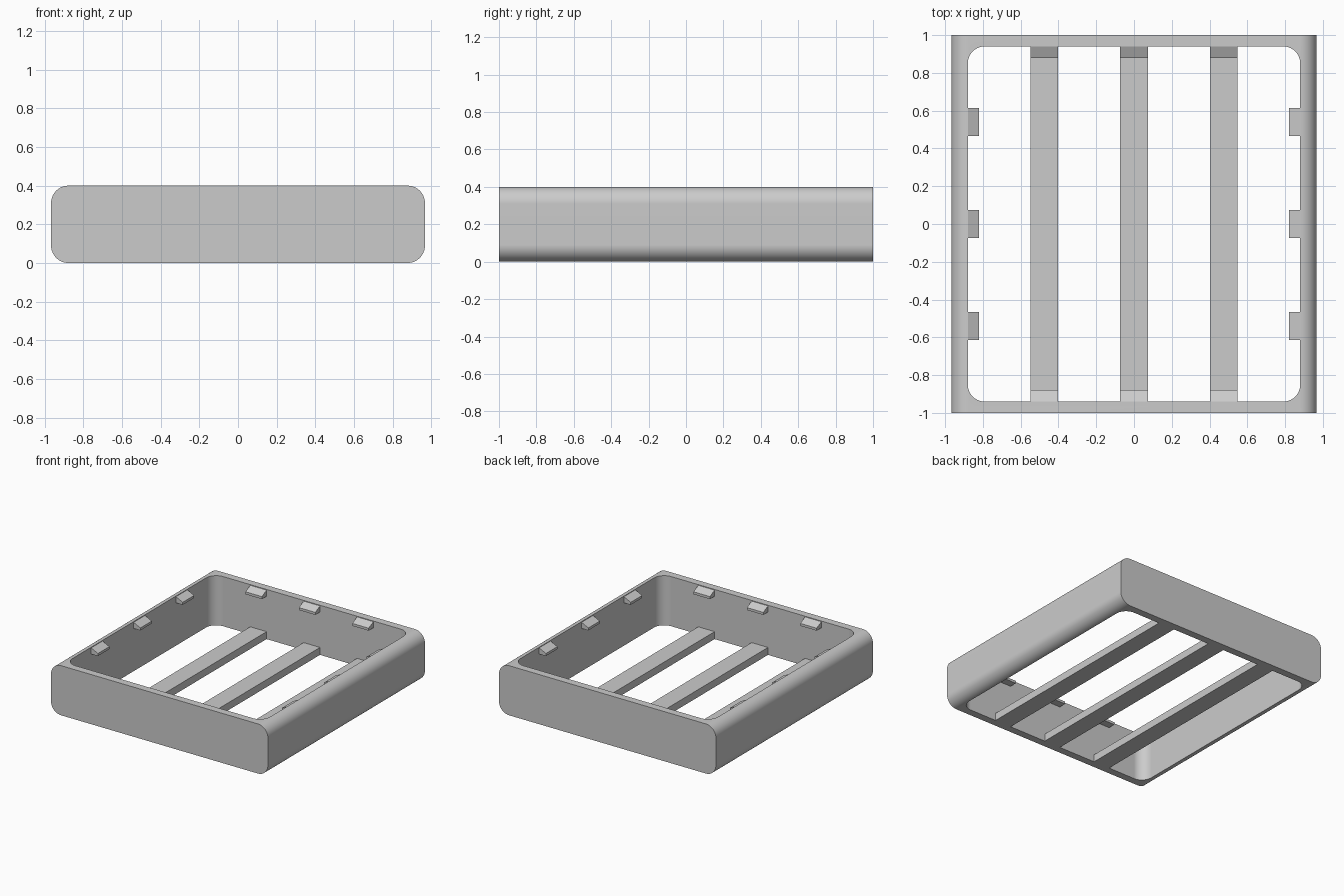
import bpy, bmesh, math
from mathutils import Matrix

if "Cube" in bpy.data.objects:
    bpy.data.objects.remove(bpy.data.objects["Cube"], do_unlink=True)

HALF_X, HALF_Y, HEIGHT = 0.967, 1.0, 0.40      # outer frame
IN_X, IN_Y, RADIUS = 0.88, 0.94, 0.09          # opening
SLAT_X, SIDE_Y, HALF_W = 0.476, 0.54, 0.073    # slats and clips

grey = bpy.data.materials.new("plain grey")
grey.use_nodes = True
grey.diffuse_color = (0.6, 0.6, 0.6, 1)
grey.node_tree.nodes["Principled BSDF"].inputs["Base Color"].default_value = (0.6, 0.6, 0.6, 1)


def rounded_rect(hw, hh, r, steps=10):
    """Counter-clockwise outline of a rounded rectangle."""
    pts = []
    for q, (sx, sy) in enumerate([(1, 1), (-1, 1), (-1, -1), (1, -1)]):
        for i in range(steps + 1):
            a = math.radians(90) * (q + i / steps)
            pts.append((sx * (hw - r) + r * math.cos(a),
                        sy * (hh - r) + r * math.sin(a)))
    return pts


def prism(name, outline, depth, matrix):
    """Extrude an xy outline along z, centred, then place it by matrix."""
    bm = bmesh.new()
    face = bm.faces.new([bm.verts.new((x, y, -depth / 2)) for x, y in outline])
    top = bmesh.ops.extrude_face_region(bm, geom=[face])["geom"]
    bmesh.ops.translate(bm, vec=(0, 0, depth),
                        verts=[v for v in top if isinstance(v, bmesh.types.BMVert)])
    bmesh.ops.recalc_face_normals(bm, faces=bm.faces)
    bm.transform(matrix)
    mesh = bpy.data.meshes.new(name)
    bm.to_mesh(mesh)
    bm.free()
    mesh.materials.append(grey)
    ob = bpy.data.objects.new(name, mesh)
    bpy.context.collection.objects.link(ob)
    return ob


# Outer frame: rounded profile along y, with a rounded opening cut through
upright = Matrix.Rotation(math.radians(90), 4, 'X')
frame = prism("frame", rounded_rect(HALF_X, HEIGHT / 2, RADIUS), 2 * HALF_Y,
              Matrix.Translation((0, 0, HEIGHT / 2)) @ upright)
cutter = prism("opening_cutter", rounded_rect(IN_X, IN_Y, RADIUS), 2, Matrix())
cutter.hide_render = True
cut = frame.modifiers.new("opening", 'BOOLEAN')
cut.operation = 'DIFFERENCE'
cut.solver = 'EXACT'
cut.object = cutter
bpy.ops.object.select_all(action='DESELECT')
frame.select_set(True)
bpy.context.view_layer.objects.active = frame
bpy.ops.object.modifier_apply(modifier=cut.name)
bpy.data.objects.remove(cutter, do_unlink=True)
bpy.ops.object.shade_smooth_by_angle(angle=math.radians(30))
weighted = frame.modifiers.new("even_shading", 'WEIGHTED_NORMAL')
weighted.keep_sharp = True

# Floor slats running front to back
SLAT_H = 0.06
slat_outline = [(-HALF_W, 0), (HALF_W, 0), (HALF_W, SLAT_H), (-HALF_W, SLAT_H)]
for i in (-1, 0, 1):
    prism(f"floor_slat_{i + 2}", slat_outline, 2 * IN_Y + 0.01,
          Matrix.Translation((i * SLAT_X, 0, 0)) @ upright)

# Wedge clips under the rim: profile in (distance inward, height)
clip_outline = [(-0.005, 0.345), (0.06, 0.345), (0.06, 0.365), (-0.005, 0.397)]
walls = [("right", 0, IN_X, SIDE_Y), ("front", 90, IN_Y, SLAT_X),
         ("left", 180, IN_X, SIDE_Y), ("back", 270, IN_Y, SLAT_X)]
for wall, angle, reach, spacing in walls:
    turn = Matrix.Rotation(math.radians(angle), 4, 'Z')
    for i in (-1, 0, 1):
        prism(f"{wall}_clip_{i + 2}", clip_outline, 2 * HALF_W,
              turn @ Matrix.Translation((-reach, i * spacing, 0)) @ upright)
